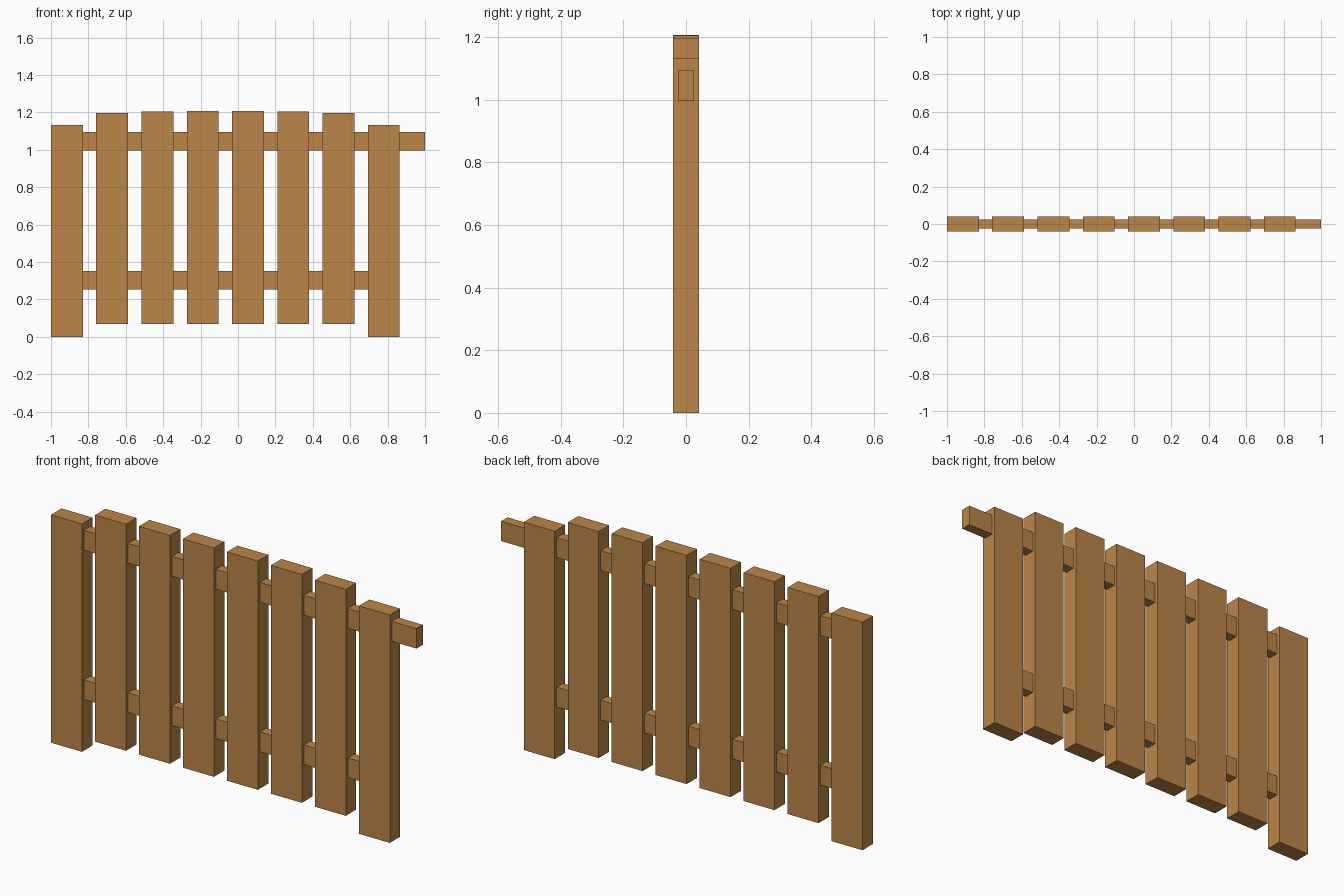
import bpy
import bmesh
from mathutils import Vector

if "Cube" in bpy.data.objects:
    bpy.data.objects.remove(bpy.data.objects["Cube"])

wood = bpy.data.materials.new("wood")
wood.diffuse_color = (0.50, 0.24, 0.065, 1)
wood.use_nodes = True
wood.node_tree.nodes["Principled BSDF"].inputs["Base Color"].default_value = wood.diffuse_color


def box(name, lo, hi):
    """Axis-aligned box between two corners."""
    lo, hi = Vector(lo), Vector(hi)
    bm = bmesh.new()
    bmesh.ops.create_cube(bm, size=1)
    bmesh.ops.scale(bm, vec=hi - lo, verts=bm.verts)
    mesh = bpy.data.meshes.new(name)
    bm.to_mesh(mesh)
    bm.free()
    mesh.materials.append(wood)
    obj = bpy.data.objects.new(name, mesh)
    obj.location = (lo + hi) / 2
    bpy.context.collection.objects.link(obj)


# Upright planks: end posts reach the ground, inner ones hang on the rails
PLANK_W, PITCH, HALF_D = 0.17, 0.242, 0.041
tops = [1.134, 1.197, 1.206, 1.208]
tops += tops[::-1]
for i, top in enumerate(tops):
    end = i in (0, len(tops) - 1)
    x = -1 + i * PITCH
    box("end_post" if end else "plank",
        (x, -HALF_D, 0 if end else 0.07), (x + PLANK_W, HALF_D, top))

# Horizontal rails: the upper one sticks out past the right post
box("upper_rail", (-0.915, -0.025, 0.997), (1.0, 0.025, 1.096))
box("lower_rail", (-0.915, -0.025, 0.254), (0.78, 0.025, 0.352))
